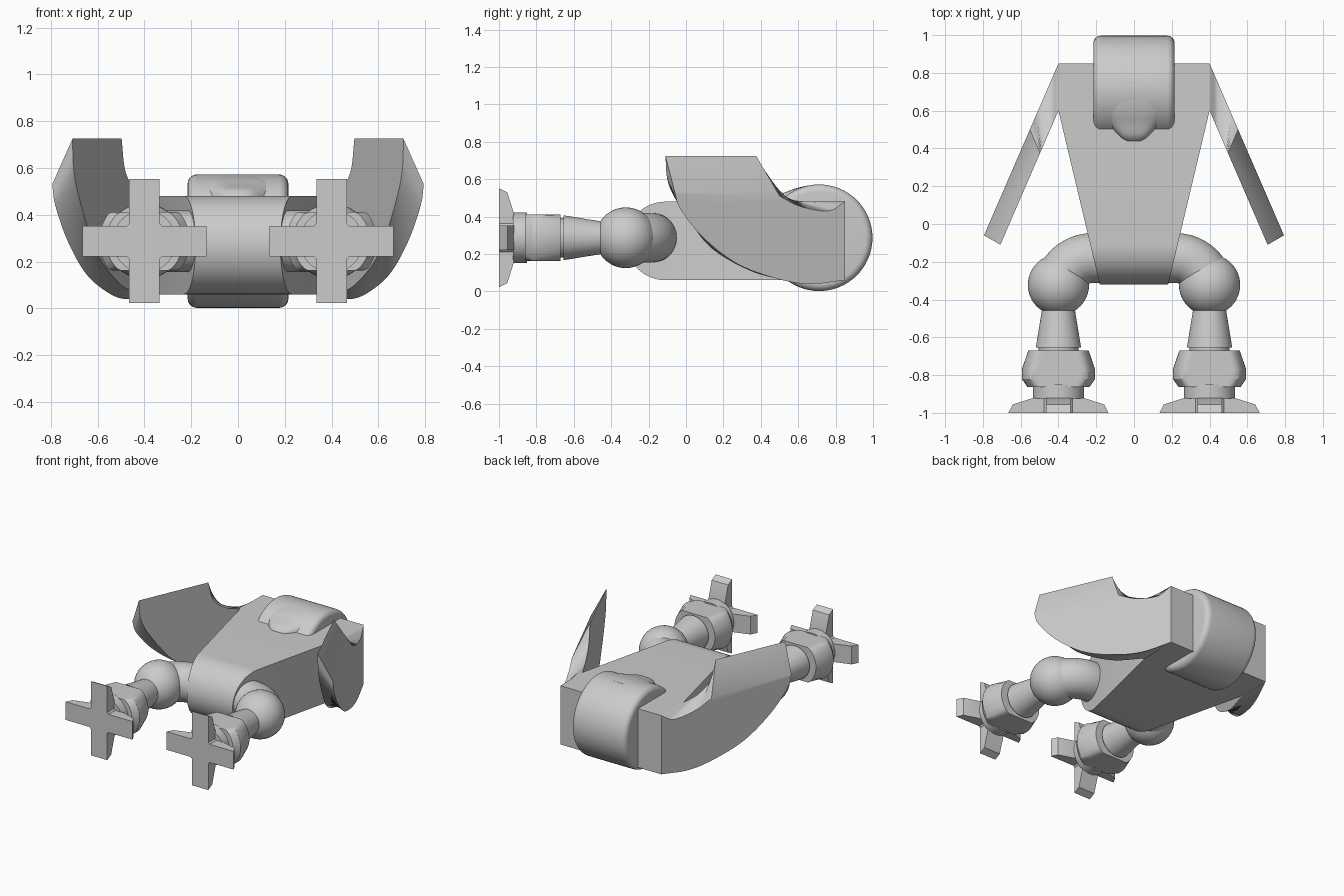
import bpy, bmesh, math
from mathutils import Vector

cube = bpy.data.objects.get("Cube")
if cube:
    bpy.data.objects.remove(cube, do_unlink=True)

GREY = (0.6, 0.6, 0.6, 1)
mat = bpy.data.materials.new("plain grey")
mat.use_nodes = True
mat.diffuse_color = GREY
mat.node_tree.nodes["Principled BSDF"].inputs["Base Color"].default_value = GREY


def loft(name, rings, angle=30):
    """Skin a closed solid through rings of equal length."""
    bm = bmesh.new()
    rows = [[bm.verts.new(p) for p in r] for r in rings]
    n = len(rows[0])
    for a, b in zip(rows, rows[1:]):
        for i in range(n):
            j = (i + 1) % n
            bm.faces.new((a[i], a[j], b[j], b[i]))
    bm.faces.new(rows[0])
    bm.faces.new(rows[-1])
    bmesh.ops.recalc_face_normals(bm, faces=bm.faces)
    mesh = bpy.data.meshes.new(name)
    bm.to_mesh(mesh)
    bm.free()
    mesh.materials.append(mat)
    obj = bpy.data.objects.new(name, mesh)
    bpy.context.collection.objects.link(obj)
    bpy.ops.object.select_all(action='DESELECT')
    obj.select_set(True)
    bpy.context.view_layer.objects.active = obj
    bpy.ops.object.shade_smooth_by_angle(angle=math.radians(angle))
    return obj


def circle(center, u, v, r, n=48):
    c, u, v = Vector(center), Vector(u), Vector(v)
    return [c + r * (math.cos(t) * u + math.sin(t) * v)
            for t in (2 * math.pi * i / n for i in range(n))]


def curve(points, steps=8):
    """Smooth curve through the points."""
    p = [Vector(q) for q in points]
    p = [2 * p[0] - p[1]] + p + [2 * p[-1] - p[-2]]
    out = []
    for a, b, c, d in zip(p, p[1:], p[2:], p[3:]):
        for i in range(steps):
            t = i / steps
            out.append(b + 0.5 * t * (c - a + t * (2*a - 5*b + 4*c - d + t * (3*(b - c) + d - a))))
    return out + [p[-2]]


def turned(name, profile, x, z, clamp=None):
    """Part turned around a lengthwise axis; profile is (y, radius)."""
    rings = [circle((x, y, z), (1, 0, 0), (0, 0, 1), r) for y, r in profile]
    if clamp:
        for ring in rings:
            for p in ring:
                p.z = max(z - clamp, min(z + clamp, p.z))
    return loft(name, rings)


# Tapered body with a rounded front end
R, MID = 0.21, 0.27
stations = [(-0.11 - R * math.cos(a), R * math.sin(a))
            for a in (math.pi / 2 * (0.03 + 0.97 * i / 16) for i in range(17))]
stations += [(0.6, R), (0.85, R)]
body = []
for y, h in stations:
    w = min(0.4, 0.4 - 0.238 * (0.6 - y))
    body.append([(-w, y, MID - h), (w, y, MID - h), (w, y, MID + h), (-w, y, MID + h)])
loft("body", body)

# Drum-shaped head with softened rims
rim = [math.pi / 2 * i / 6 for i in range(7)]
side = [(0.175 + 0.04 * math.sin(a), 0.247 + 0.038 * math.cos(a)) for a in rim]
drum = [(-x, r) for x, r in reversed(side)] + side
loft("head", [circle((x, 0.712, 0.287), (0, 1, 0), (0, 0, 1), r, 64) for x, r in drum], 50)

# Tapered snout lying on the body
snout = []
for y, w, top in curve([(0.75, 0.2, 0.57), (0.66, 0.205, 0.567), (0.59, 0.18, 0.552),
                        (0.53, 0.135, 0.53), (0.47, 0.085, 0.51), (0.44, 0.05, 0.485)], 4):
    ring = []
    for i in range(25):
        c, s = math.cos(math.pi * i / 24), math.sin(math.pi * i / 24)
        ring.append((math.copysign(abs(c) ** 0.6, c) * w, y, 0.44 + (top - 0.44) * s ** 0.6))
    snout.append(ring)
loft("snout", snout, 50)

# Side plate outlines as (y, z): lower curve, then scooped upper edge
inner = curve([(-0.11, 0.725), (-0.1, 0.6), (-0.06, 0.5), (0.03, 0.36),
               (0.15, 0.22), (0.37, 0.1), (0.6, 0.05)])
inner += curve([(0.6, 0.48), (0.5, 0.51), (0.41, 0.59), (0.375, 0.725)])
outer = curve([(-0.06, 0.53), (-0.03, 0.44), (0.09, 0.29), (0.27, 0.15),
               (0.48, 0.07), (0.66, 0.04), (0.85, 0.06)])
outer += curve([(0.85, 0.48), (0.76, 0.43), (0.61, 0.455), (0.5, 0.51)])

for s, label in ((1, "left"), (-1, "right")):
    # Splayed side plate
    loft(label + "_side_plate",
         [[(s * (0.4 + 0.433 * (y0 - y)), y, z) for y, z in outline]
          for outline, y0 in ((inner, 0.6), (outer, 0.85))])

    # Hip tube bending from the body to the leg
    X, Z = 0.4 * s, 0.287
    tube = [circle((0.05 * s, -0.18, Z), (0, 1, 0), (0, 0, 1), 0.132)]
    for i in range(13):
        a = math.pi / 2 * i / 12
        d = Vector((s * math.sin(a), math.cos(a), 0))
        tube.append(circle(Vector((0.22 * s, -0.36, Z)) + 0.18 * d, d, (0, 0, 1), 0.132))
    loft(label + "_hip", tube)

    # Ball joint, shin and neck
    ball = [(-0.322 - 0.162 * math.cos(a), 0.162 * math.sin(a))
            for a in (math.pi * (i + 0.2) / 24.4 for i in range(25))]
    turned(label + "_ball_joint", ball, X, Z)
    turned(label + "_shin", [(-0.44, 0.085), (-0.655, 0.12)], X, Z)
    turned(label + "_neck", [(-0.64, 0.105), (-0.69, 0.105)], X, Z)

    # Ankle guard, flattened above and below
    turned(label + "_ankle_guard",
           [(-0.67, 0.16), (-0.77, 0.194), (-0.82, 0.194), (-0.862, 0.165)], X, Z, 0.125)

    # Foot hub and four toes
    turned(label + "_foot_hub", [(-0.85, 0.135), (-0.925, 0.135)], X, Z)
    turned(label + "_sole", [(-0.91, 0.1), (-1.0, 0.1)], X, Z)
    toe = [(0.03, -1), (0.265, -1), (0.242, -0.955), (0.13, -0.92), (0.03, -0.92)]
    for k in range(4):
        c, n = round(math.cos(k * math.pi / 2)), round(math.sin(k * math.pi / 2))
        loft(f"{label}_toe_{k + 1}",
             [[(X + c * r - n * w, y, Z + n * r + c * w) for r, y in toe]
              for w in (-0.065, 0.065)])
